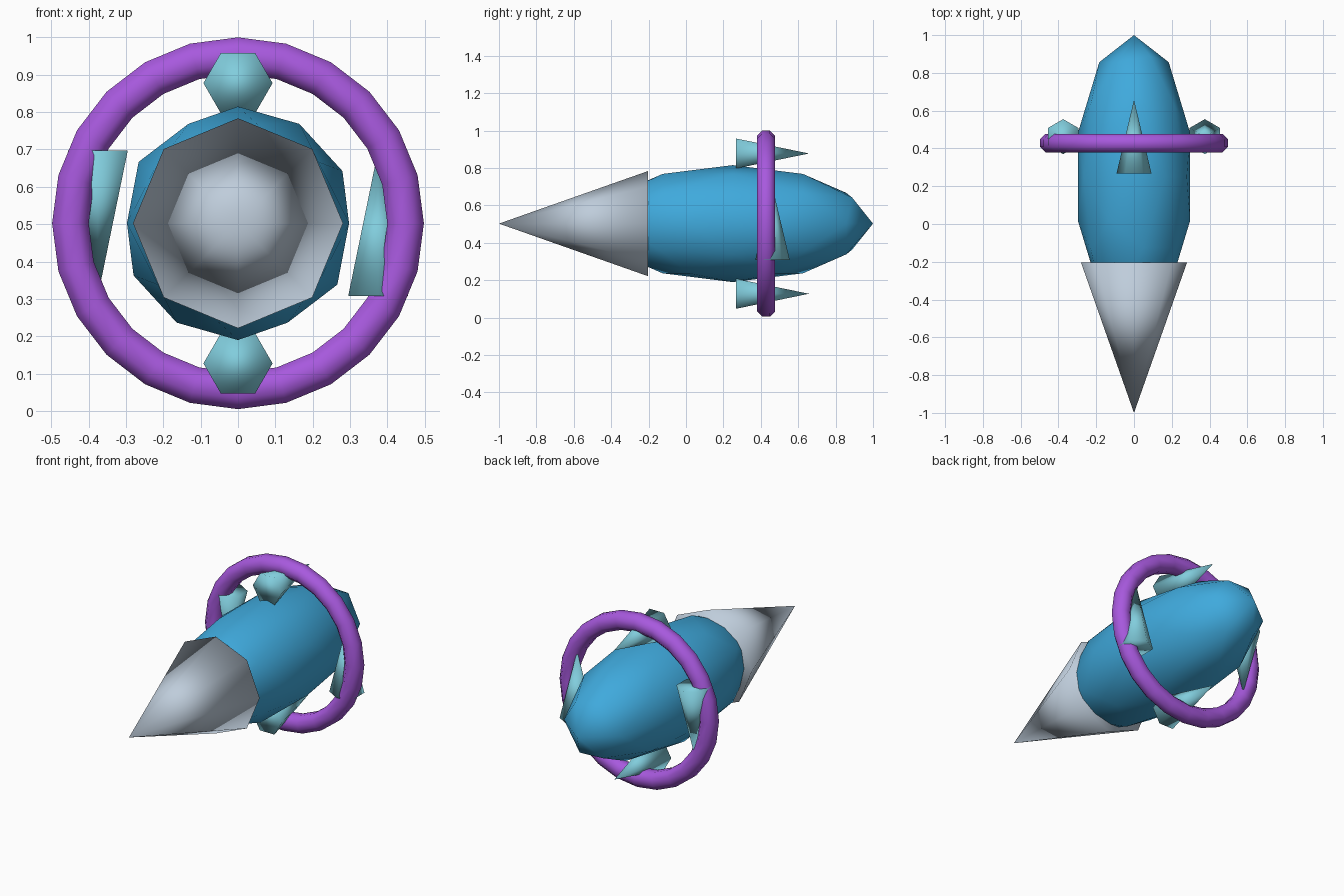
import bpy, bmesh, math
from mathutils import Matrix, Vector

if "Cube" in bpy.data.objects:
    bpy.data.objects.remove(bpy.data.objects["Cube"])

CZ = 0.5025      # height of the hull axis
FIN_Y = 0.4625   # centre of the fins along the hull


def material(name, rgb):
    m = bpy.data.materials.new(name)
    m.diffuse_color = (*rgb, 1.0)
    m.use_nodes = True
    m.node_tree.nodes["Principled BSDF"].inputs["Base Color"].default_value = m.diffuse_color
    return m


BLUE = material("hull blue", (0.05, 0.40, 0.72))
GREY = material("nose grey", (0.52, 0.61, 0.71))
PURPLE = material("ring purple", (0.39, 0.10, 0.73))
TEAL = material("fin teal", (0.22, 0.61, 0.72))


def finish(name, bm, mat):
    """Turn a bmesh into a smooth shaded object."""
    bmesh.ops.recalc_face_normals(bm, faces=bm.faces)
    for f in bm.faces:
        f.smooth = True
    mesh = bpy.data.meshes.new(name)
    bm.to_mesh(mesh)
    bm.free()
    mesh.materials.append(mat)
    ob = bpy.data.objects.new(name, mesh)
    bpy.context.collection.objects.link(ob)
    return ob


def cone(name, sides, radius, depth, centre, rotation, mat):
    bm = bmesh.new()
    bmesh.ops.create_cone(bm, cap_ends=True, segments=sides, radius1=radius,
                          radius2=0, depth=depth,
                          matrix=Matrix.Translation(centre) @ rotation)
    bmesh.ops.remove_doubles(bm, verts=bm.verts, dist=1e-5)
    return finish(name, bm, mat)


# Hull: stretched low-poly icosphere
bm = bmesh.new()
bmesh.ops.create_icosphere(
    bm, subdivisions=2, radius=1.0,
    matrix=Matrix.Translation((0, 0.25, CZ)) @ Matrix.Diagonal((0.3125, 0.75, 0.3125, 1)))
finish("hull", bm, BLUE)

# Nose cone pointing forward
cone("nose_cone", 8, 0.281, 0.797, (0, -0.6015, CZ),
     Matrix.Rotation(math.pi / 2, 4, 'X'), GREY)

# Ring around the hull: 24 segments with an octagonal section
MAJOR, MINOR, N, M = 0.4485, 0.053, 24, 8
bm = bmesh.new()
loops = []
for i in range(N):
    a = 2 * math.pi * i / N
    loop = []
    for j in range(M):
        b = 2 * math.pi * (j + 0.5) / M
        r = MAJOR + MINOR * math.cos(b)
        loop.append(bm.verts.new((r * math.cos(a), 0.428 + MINOR * math.sin(b),
                                  CZ + r * math.sin(a))))
    loops.append(loop)
for i in range(N):
    p, q = loops[i], loops[(i + 1) % N]
    for j in range(M):
        k = (j + 1) % M
        bm.faces.new((p[j], q[j], q[k], p[k]))
finish("ring", bm, PURPLE)

# Fins: upper and lower point backward, the side pair point up and down
backward = Matrix(((0, 1, 0, 0), (0, 0, 1, 0), (1, 0, 0, 0), (0, 0, 0, 1)))
up = Matrix.Identity(4)
down = Matrix.Rotation(math.pi, 4, 'X')
for name, x, z, rot in (("top_fin", 0, 0.375, backward),
                        ("bottom_fin", 0, -0.375, backward),
                        ("right_fin", 0.375, 0, up),
                        ("left_fin", -0.375, 0, down)):
    cone(name, 6, 0.0925, 0.39, Vector((x, FIN_Y, CZ + z)), rot, TEAL)
